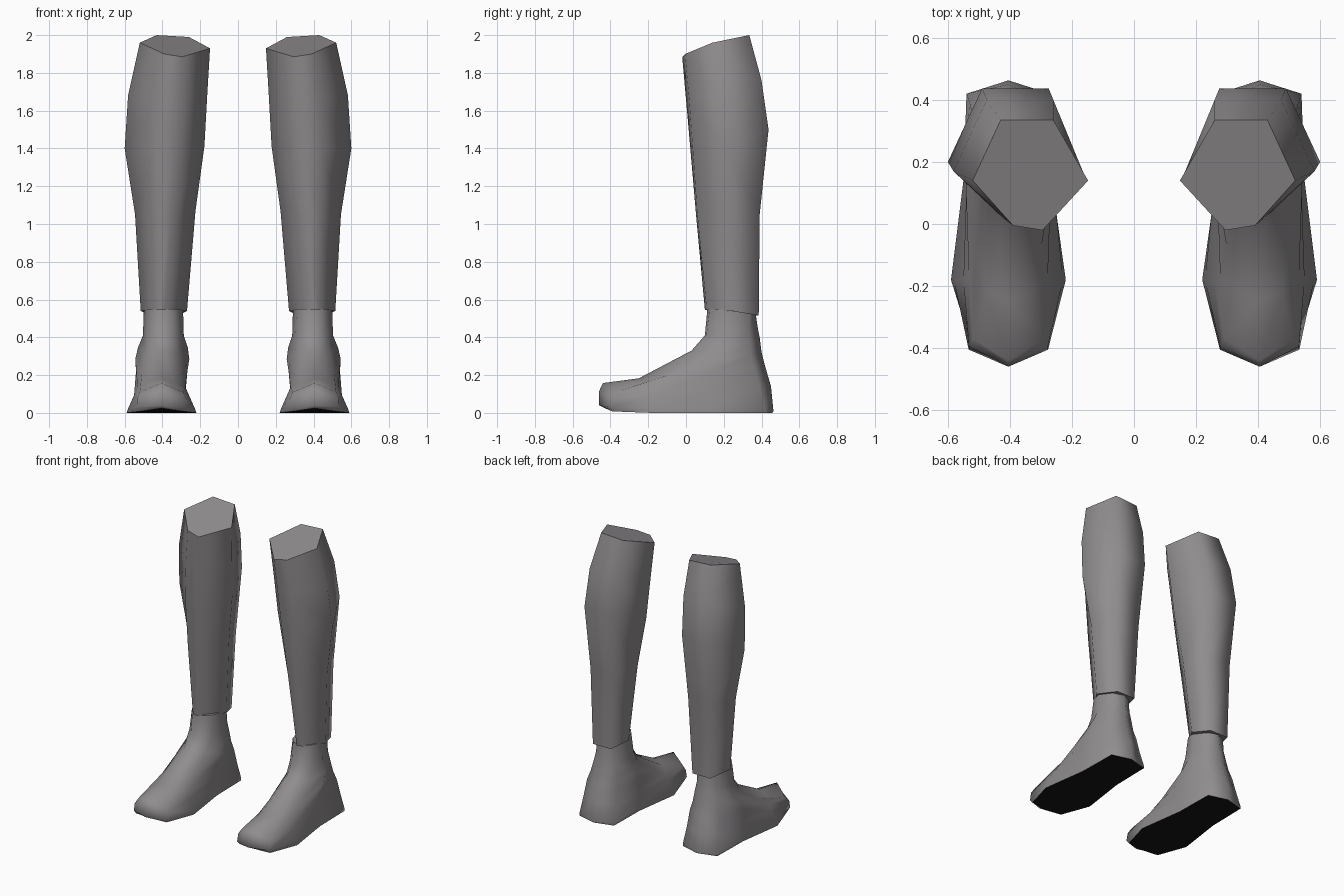
import bpy, bmesh


def material(name, rgb):
    m = bpy.data.materials.new(name)
    m.diffuse_color = (*rgb, 1)
    return m


GREY = material("warm grey", (0.28, 0.265, 0.275))
BLACK = material("sole black", (0.008, 0.008, 0.008))


def loft(name, rings, side, sole=False):
    """Skin a stack of closed rings, cap both ends with a crisp rim, optionally darken the underside."""
    bm = bmesh.new()
    loops = [[bm.verts.new((side * x, y, z)) for x, y, z in r] for r in rings]
    n = len(loops[0])
    for a, b in zip(loops, loops[1:]):
        for i in range(n):
            j = (i + 1) % n
            bm.faces.new((a[i], a[j], b[j], b[i]))
    for f in bm.faces:
        f.smooth = True
    caps = [bm.faces.new(loops[0]), bm.faces.new(loops[-1])]
    for cap in caps:
        for e in cap.edges:
            e.smooth = False
    if sole:
        caps[0].material_index = 1
    bmesh.ops.recalc_face_normals(bm, faces=bm.faces)
    me = bpy.data.meshes.new(name)
    bm.to_mesh(me)
    bm.free()
    me.materials.append(GREY)
    me.materials.append(BLACK)
    ob = bpy.data.objects.new(name, me)
    bpy.context.collection.objects.link(ob)
    return ob


# Shin: six-sided rings, order inner, back inner, back outer, outer, front outer, front inner
shin_rings = [
    [(0.27, 0.255, 0.54), (0.32, 0.385, 0.515), (0.46, 0.385, 0.515),
     (0.515, 0.24, 0.54), (0.43, 0.11, 0.545), (0.39, 0.10, 0.545)],
    [(0.225, 0.22, 1.07), (0.29, 0.39, 1.05), (0.475, 0.39, 1.05),
     (0.545, 0.22, 1.05), (0.435, 0.06, 1.05), (0.355, 0.053, 1.05)],
    [(0.178, 0.19, 1.41), (0.275, 0.437, 1.50), (0.49, 0.437, 1.50),
     (0.60, 0.20, 1.40), (0.44, 0.035, 1.41), (0.325, 0.022, 1.41)],
    [(0.163, 0.165, 1.68), (0.26, 0.40, 1.76), (0.475, 0.40, 1.76),
     (0.582, 0.17, 1.68), (0.42, 0.017, 1.66), (0.31, 0.0, 1.66)],
    [(0.148, 0.14, 1.93), (0.26, 0.335, 1.99), (0.43, 0.335, 2.0),
     (0.52, 0.14, 1.96), (0.39, -0.005, 1.90), (0.295, -0.02, 1.885)],
]

# Foot: half rings from toe to heel as (half width, y, z), mirrored about the foot's midline
foot_halves = [
    [(0, -0.43, 0.025), (0.12, -0.39, 0.008), (0.185, -0.18, 0), (0.14, 0.14, 0),
     (0.135, 0.42, 0), (0, 0.457, 0)],
    [(0, -0.460, 0.04), (0.128, -0.405, 0.03), (0.176, -0.18, 0.025), (0.145, 0.14, 0.03),
     (0.135, 0.42, 0.02), (0, 0.463, 0.01)],
    [(0, -0.460, 0.115), (0.127, -0.395, 0.08), (0.145, -0.18, 0.095), (0.128, 0.12, 0.12),
     (0.125, 0.39, 0.13), (0, 0.45, 0.14)],
    [(0, -0.44, 0.158), (0.115, -0.37, 0.11), (0.127, -0.17, 0.135), (0.136, 0.12, 0.22),
     (0.12, 0.36, 0.24), (0, 0.415, 0.26)],
    [(0, -0.25, 0.183), (0.07, -0.22, 0.165), (0.105, -0.08, 0.205), (0.143, 0.17, 0.285),
     (0.105, 0.345, 0.30), (0, 0.40, 0.32)],
    [(0, 0.03, 0.33), (0.05, 0.04, 0.325), (0.085, 0.09, 0.32), (0.132, 0.22, 0.345),
     (0.09, 0.34, 0.37), (0, 0.39, 0.40)],
    [(0, 0.10, 0.41), (0.05, 0.108, 0.41), (0.09, 0.15, 0.41), (0.108, 0.23, 0.41),
     (0.075, 0.335, 0.44), (0, 0.38, 0.45)],
    [(0, 0.113, 0.55), (0.05, 0.125, 0.55), (0.085, 0.17, 0.55), (0.104, 0.24, 0.55),
     (0.065, 0.34, 0.55), (0, 0.365, 0.55)],
]


def centre(z):
    """The ankle leans slightly inward from the sole's midline."""
    return 0.405 - 0.01 * min(1, max(0, (z - 0.2) / 0.2))


foot_rings = [[(centre(z) + x, y, z) for x, y, z in h] +
              [(centre(z) - x, y, z) for x, y, z in h[-2:0:-1]] for h in foot_halves]

for side, label in ((1, "left"), (-1, "right")):
    loft(label + "_shin", shin_rings, side)
    loft(label + "_foot", foot_rings, side, sole=True)
